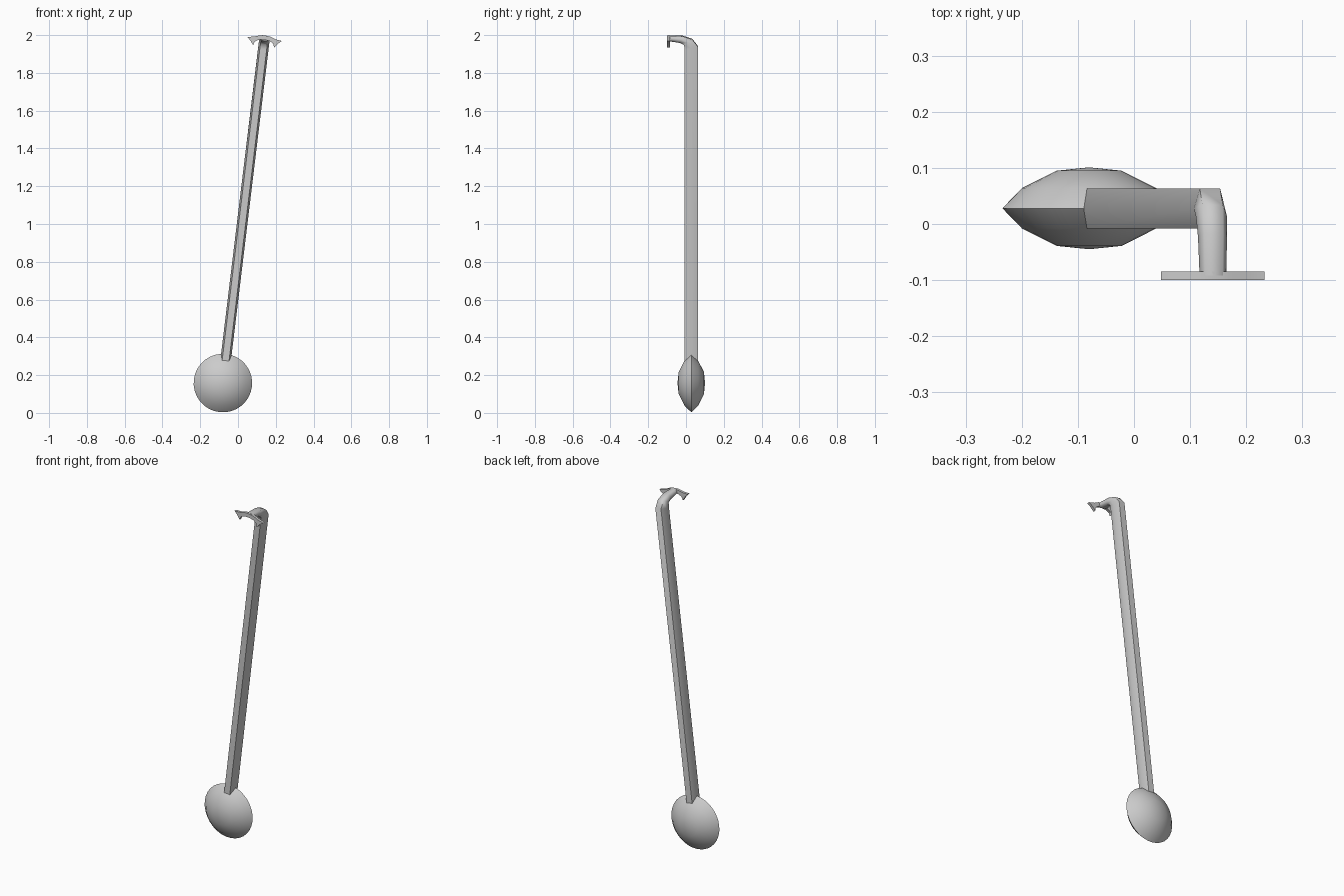
import bpy, bmesh, math
from mathutils import Matrix, Vector

if "Cube" in bpy.data.objects:
    bpy.data.objects.remove(bpy.data.objects["Cube"])

# Everything is built in the pendulum's own frame (origin at bob centre), then swung
SWING = Matrix.Translation((-0.08, 0.028, 0.158)) @ Matrix.Rotation(math.atan2(0.22, 1.82), 4, 'Y')


def finish(name, bm, angle):
    bmesh.ops.remove_doubles(bm, verts=bm.verts, dist=1e-5)
    bmesh.ops.recalc_face_normals(bm, faces=bm.faces)
    mesh = bpy.data.meshes.new(name)
    bm.transform(SWING)
    bm.to_mesh(mesh)
    bm.free()
    ob = bpy.data.objects.new(name, mesh)
    bpy.context.collection.objects.link(ob)
    bpy.ops.object.select_all(action='DESELECT')
    ob.select_set(True)
    bpy.context.view_layer.objects.active = ob
    bpy.ops.object.shade_smooth_by_angle(angle=math.radians(angle))
    return ob


# Lens-shaped bob, lathed about the y axis
bm = bmesh.new()
profile = [(0, -0.073), (0.058, -0.067), (0.12, -0.036), (0.155, 0),
           (0.12, 0.036), (0.058, 0.067), (0, 0.073)]
vs = [bm.verts.new((r, y, 0)) for r, y in profile]
es = [bm.edges.new(p) for p in zip(vs, vs[1:])]
bmesh.ops.spin(bm, geom=vs + es, cent=(0, 0, 0), axis=(0, 1, 0),
               angle=math.tau, steps=32)
finish("bob", bm, 65)

# Six-sided rod bending forward into the arm: (back/top edge, front/under edge, half width)
bm = bmesh.new()
sections = [((0.035, 0.10), (-0.036, 0.10), 0.028),
            ((0.035, 1.795), (-0.036, 1.78), 0.028),
            ((0.006, 1.833), (-0.038, 1.805), 0.028),
            ((-0.045, 1.850), (-0.058, 1.815), 0.026),
            ((-0.120, 1.853), (-0.120, 1.825), 0.024)]
rings = []
for (yo, wo), (yi, wi), h in sections:
    ym, wm, k = (yo + yi) / 2, (wo + wi) / 2, h * 0.65
    rings.append([bm.verts.new(p) for p in
                  ((-k, yo, wo), (k, yo, wo), (h, ym, wm),
                   (k, yi, wi), (-k, yi, wi), (-h, ym, wm))])
for a, b in zip(rings, rings[1:]):
    for i in range(6):
        j = (i + 1) % 6
        bm.faces.new((a[i], a[j], b[j], b[i]))
bm.faces.new(rings[0])
bm.faces.new(rings[-1])
finish("rod_and_arm", bm, 65)

# Flat anchor plate with flared prongs, mirrored outline
bm = bmesh.new()
half = [(0, 0.013), (0.027, 0.011), (0.058, 0.0), (0.093, -0.005), (0.073, -0.022),
        (0.056, -0.045), (0.050, -0.025), (0.030, -0.013), (0, -0.009)]
outline = half + [(-u, w) for u, w in half[-2:0:-1]]
face = bm.faces.new([bm.verts.new((u, -0.128, w + 1.84)) for u, w in outline])
ext = bmesh.ops.extrude_face_region(bm, geom=[face])
bmesh.ops.translate(bm, vec=Vector((0, 0.015, 0)),
                    verts=[g for g in ext["geom"] if isinstance(g, bmesh.types.BMVert)])
finish("anchor", bm, 40)
